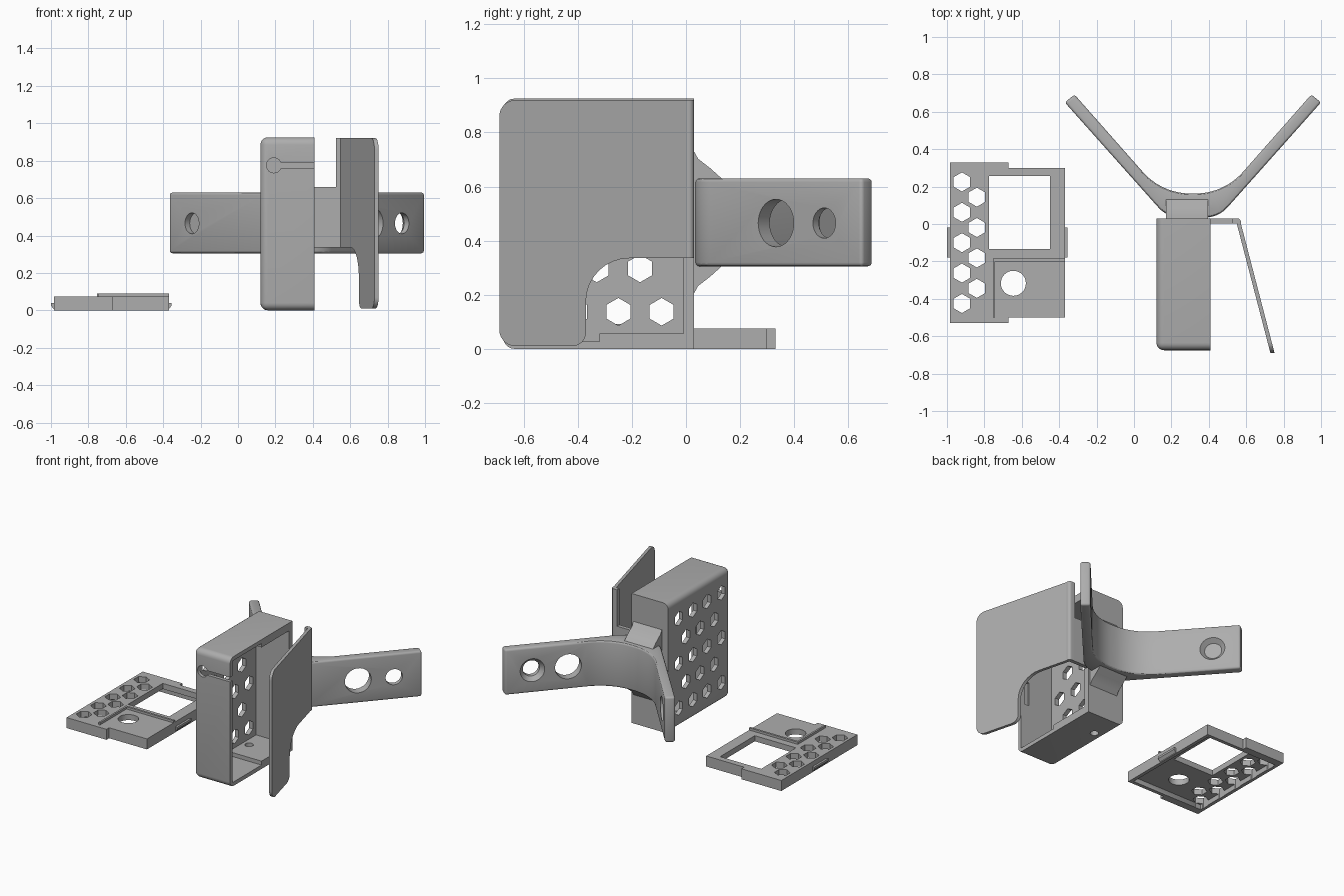
import bpy, bmesh, math
from mathutils import Vector

if "Cube" in bpy.data.objects:
    bpy.data.objects.remove(bpy.data.objects["Cube"], do_unlink=True)

grey = bpy.data.materials.new("plain grey")
grey.use_nodes = True
grey.diffuse_color = (0.42, 0.42, 0.42, 1)
grey.node_tree.nodes["Principled BSDF"].inputs["Base Color"].default_value = (0.42, 0.42, 0.42, 1)


def rounded(corners, steps=8):
    """Outline from (a, b, radius) corners, each replaced by an arc."""
    out = []
    for i, (a, b, r) in enumerate(corners):
        p = Vector((a, b))
        if r == 0:
            out.append((a, b))
            continue
        d1 = (Vector(corners[i - 1][:2]) - p).normalized()
        d2 = (Vector(corners[(i + 1) % len(corners)][:2]) - p).normalized()
        half = d1.angle(d2) / 2
        centre = p + (d1 + d2).normalized() * r / math.sin(half)
        start = p + d1 * r / math.tan(half) - centre
        end = p + d2 * r / math.tan(half) - centre
        for k in range(steps + 1):
            out.append(tuple(centre + start.slerp(end, k / steps).normalized() * r))
    return out


def ngon(a, b, r, n, turn=0.0):
    return [(a + r * math.cos(turn + math.tau * k / n),
             b + r * math.sin(turn + math.tau * k / n)) for k in range(n)]


def rect(a0, a1, b0, b1):
    return [(a0, b0), (a1, b0), (a1, b1), (a0, b1)]


def prism(name, outlines, axis, lo, hi):
    """Extrude one or more outlines along an axis between lo and hi."""
    place = {"x": lambda a, b, h: (h, a, b),
             "y": lambda a, b, h: (a, h, b),
             "z": lambda a, b, h: (a, b, h)}[axis]
    bm = bmesh.new()
    for line in outlines:
        bottom = [bm.verts.new(place(a, b, lo)) for a, b in line]
        top = [bm.verts.new(place(a, b, hi)) for a, b in line]
        bm.faces.new(bottom)
        bm.faces.new(top)
        for i in range(len(line)):
            bm.faces.new((bottom[i - 1], bottom[i], top[i], top[i - 1]))
    bmesh.ops.recalc_face_normals(bm, faces=bm.faces)
    mesh = bpy.data.meshes.new(name)
    bm.to_mesh(mesh)
    bm.free()
    mesh.materials.append(grey)
    obj = bpy.data.objects.new(name, mesh)
    bpy.context.collection.objects.link(obj)
    return obj


def bake(obj):
    """Apply the modifiers of an object."""
    graph = bpy.context.evaluated_depsgraph_get()
    mesh = bpy.data.meshes.new_from_object(obj.evaluated_get(graph))
    obj.modifiers.clear()
    obj.data = mesh


def cut(obj, *cutter_args):
    cutter = prism("cutter", *cutter_args)
    cut_with(obj, cutter)


def cut_with(obj, cutter):
    cutter.hide_render = True
    mod = obj.modifiers.new("cut", "BOOLEAN")
    mod.operation = "DIFFERENCE"
    mod.solver = "EXACT"
    mod.object = cutter
    bake(obj)
    bpy.data.objects.remove(cutter, do_unlink=True)


def cone_cutter(centre, direction, r1, r2, depth):
    bm = bmesh.new()
    bmesh.ops.create_cone(bm, cap_ends=True, segments=32, radius1=r1, radius2=r2, depth=depth)
    mesh = bpy.data.meshes.new("cutter")
    bm.to_mesh(mesh)
    bm.free()
    obj = bpy.data.objects.new("cutter", mesh)
    bpy.context.collection.objects.link(obj)
    obj.location = centre
    obj.rotation_euler = direction.to_track_quat("Z", "Y").to_euler()
    return obj


# Box: rounded on its front and left edges, open on the right
box = prism("box_shell", [rect(0.12, 0.41, -0.675, 0.03)], "z", 0, 0.925)
bm = bmesh.new()
bm.from_mesh(box.data)


def on_rim(edge):
    m = (edge.verts[0].co + edge.verts[1].co) / 2
    level = m.z < 0.01 or m.z > 0.92
    front, left = m.y < -0.67, m.x < 0.125
    return (front and (left or level)) or (left and level)


bmesh.ops.bevel(bm, geom=[e for e in bm.edges if on_rim(e)], offset=0.04,
                segments=5, profile=0.5, affect="EDGES")
bm.to_mesh(box.data)
bm.free()
cut(box, [[(-0.65, 0.028), (-0.32, 0.028), (-0.32, 0.056), (-0.01, 0.056),
           (-0.01, 0.869), (-0.32, 0.869), (-0.32, 0.897), (-0.65, 0.897)]], "x", 0.15, 0.5)
hexes = []
for row in range(5):
    odd = row % 2
    for col in range(4 - odd):
        hexes.append(ngon(-0.57 + 0.16 * col + 0.08 * odd, 0.137 + 0.16 * row, 0.051, 6, math.pi / 6))
cut(box, hexes, "x", 0.05, 0.2)

# Keyhole cable slot, floor hole and catch recess
cut(box, [ngon(0.192, 0.775, 0.04, 24)], "y", -0.75, -0.6)
cut(box, [rect(0.2, 0.5, 0.758, 0.79)], "y", -0.75, -0.6)
cut(box, [ngon(0.2, -0.16, 0.028, 20)], "z", -0.1, 0.1)
cut(box, [rect(0.34, 0.38, 0.37, 0.54)], "y", -0.664, 0.004)

# Door: sheared panel with a rounded cut-out, plus the hinge strip
door = prism("door_panel", [rounded([
    (0.015, 0.92, 0), (-0.69, 0.92, 0.06), (-0.69, 0.01, 0.06), (-0.37, 0.01, 0.05),
    (-0.37, 0.335, 0.16), (0.015, 0.335, 0)])], "x", 0, 0.022)
for v in door.data.vertices:
    v.co.x += 0.55 - 0.26 * v.co.y
prism("door_bend", [rounded([(0.525, 0.003, 0), (0.525, 0.03, 0),
                             (0.572, 0.03, 0.02), (0.572, 0.003, 0)])], "z", 0.335, 0.92)
prism("door_hinge_strip", [rect(0.40, 0.53, 0.003, 0.03)], "z", 0.335, 0.66)

# Bracket with two spread arms
MID = 0.315
half = [(0.137, 0.035, 0.16), (0.685, 0.65, 0), (0.633, 0.692, 0), (0.166, 0.163, 0.34)]
corners = [(MID + a, b, r) for a, b, r in half] + [(MID - a, b, r) for a, b, r in reversed(half)]
arms = prism("bracket_arms", [rounded(corners, 12)], "z", 0.305, 0.63)
mod = arms.modifiers.new("soft edges", "BEVEL")
mod.width = 0.014
mod.segments = 3
mod.limit_method = "ANGLE"
mod.angle_limit = math.radians(40)
bake(arms)

# Screw holes, countersunk on the inner faces, and one larger hole on the left arm
for side in (1, -1):
    inward = Vector((-0.75 * side, 0.66, 0))
    centre = Vector((MID + 0.54 * side, 0.53, 0.465))
    cut_with(arms, cone_cutter(centre, inward, 0.056, 0.056, 0.3))
    cut_with(arms, cone_cutter(centre + inward * 0.03, inward, 0.056, 0.096, 0.05))
cut_with(arms, cone_cutter(Vector((0.695, 0.352, 0.465)), Vector((-0.75, 0.66, 0)), 0.088, 0.088, 0.25))

# Gusset joining the bracket to the box
slope = [(0.02, 0.27), (0.03, 0.262), (0.045, 0.235), (0.09, 0.2), (0.14, 0.155)]
prism("bracket_gusset", [[(y, 0.4675 + d) for y, d in slope] +
                         [(y, 0.4675 - d) for y, d in reversed(slope)]], "x", 0.17, 0.395)

# Lid: stepped outline, hollow underneath
lid = prism("lid_plate", [[(-0.985, -0.53), (-0.67, -0.53), (-0.67, -0.5), (-0.37, -0.5),
                           (-0.37, 0.3), (-0.67, 0.3), (-0.67, 0.33), (-0.985, 0.33)]], "z", 0, 0.075)
cut(lid, [rect(-0.96, -0.395, -0.475, 0.275)], "z", -0.1, 0.035)
holes = [rect(-0.775, -0.45, -0.135, 0.257), ngon(-0.645, -0.317, 0.067, 32)]
for col in range(2):
    for row in range(5 - col):
        holes.append(ngon(-0.92 + 0.08 * col, -0.425 + 0.1625 * row + 0.081 * col, 0.051, 6, math.pi / 6))
cut(lid, holes, "z", -0.1, 0.2)

# Lid ribs and snap tabs
prism("lid_rib_long", [rect(-0.755, -0.37, -0.2, -0.185)], "z", 0.07, 0.091)
prism("lid_rib_short", [rect(-0.755, -0.742, -0.5, -0.19)], "z", 0.07, 0.091)
for name, edge, s in (("lid_tab_right", -0.985, -1), ("lid_tab_left", -0.37, 1)):
    prism(name, [[(edge - 0.005 * s, 0.04), (edge + 0.015 * s, 0.04),
                  (edge + 0.015 * s, 0.025), (edge - 0.005 * s, 0)]], "y", -0.18, -0.02)

# Smooth the curved surfaces and keep the edges sharp
bpy.ops.object.select_all(action="DESELECT")
for obj in bpy.context.collection.objects:
    if obj.type == "MESH" and grey.name in obj.data.materials:
        obj.select_set(True)
        bpy.context.view_layer.objects.active = obj
bpy.ops.object.shade_smooth_by_angle(angle=math.radians(30))
